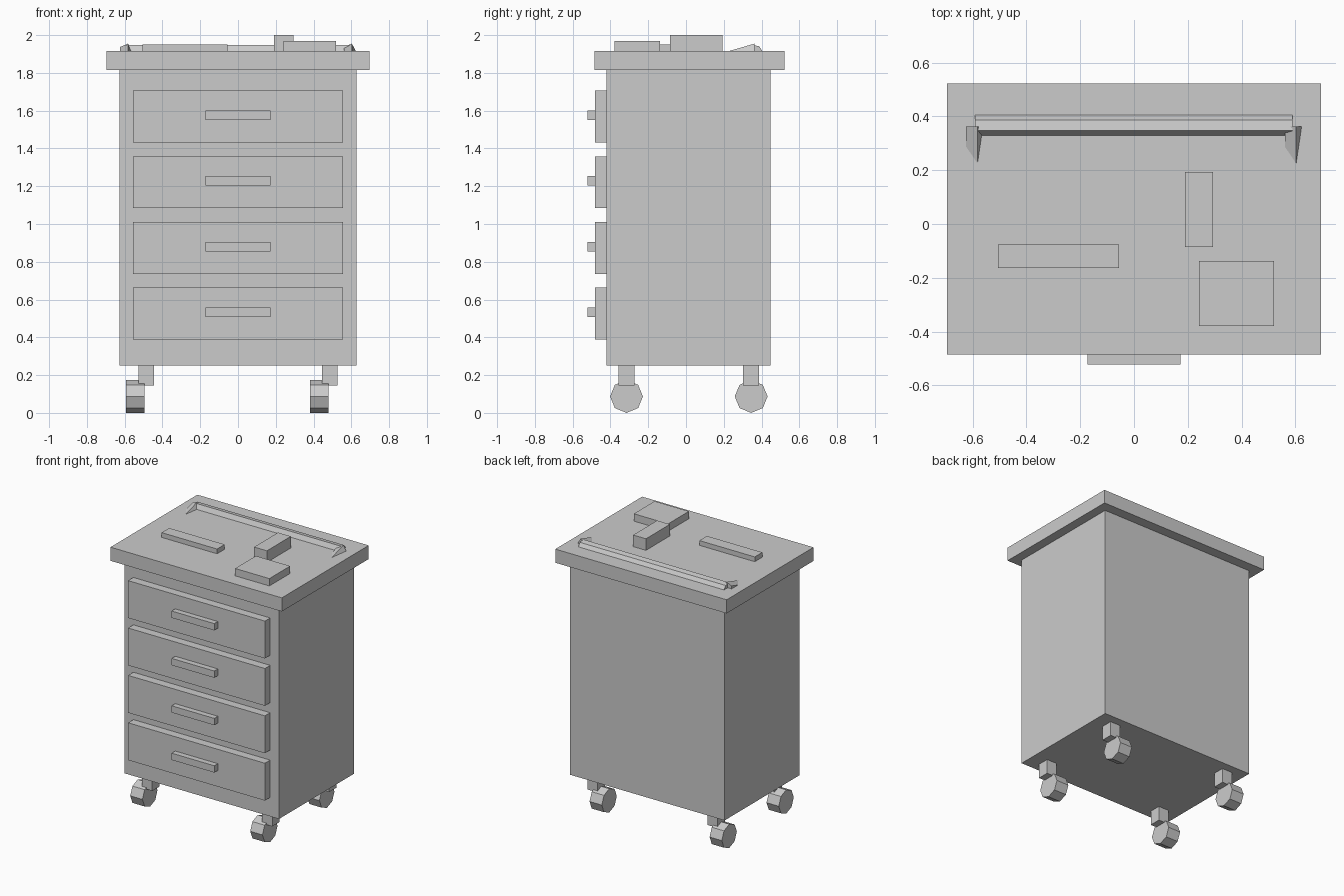
import bpy, bmesh, math

if "Cube" in bpy.data.objects:
    bpy.data.objects.remove(bpy.data.objects["Cube"])


def finish(name, bm):
    bmesh.ops.recalc_face_normals(bm, faces=bm.faces)
    mesh = bpy.data.meshes.new(name)
    bm.to_mesh(mesh)
    bm.free()
    obj = bpy.data.objects.new(name, mesh)
    bpy.context.collection.objects.link(obj)
    return obj


def loft(name, start, end):
    """Closed prism between two matching polygon outlines."""
    bm = bmesh.new()
    a = [bm.verts.new(p) for p in start]
    b = [bm.verts.new(p) for p in end]
    bm.faces.new(a)
    bm.faces.new(b[::-1])
    n = len(a)
    for i in range(n):
        j = (i + 1) % n
        bm.faces.new((a[i], b[i], b[j], a[j]))
    return finish(name, bm)


def box(name, x, y, z):
    """Box from (min, max) ranges."""
    rect = [(x[0], y[0]), (x[1], y[0]), (x[1], y[1]), (x[0], y[1])]
    return loft(name, [(px, py, z[0]) for px, py in rect],
                [(px, py, z[1]) for px, py in rect])


TOP = 1.915

# Cabinet body and overhanging worktop
box("cabinet_body", (-0.627, 0.627), (-0.42, 0.448), (0.25, 1.815))
box("worktop", (-0.695, 0.695), (-0.485, 0.522), (1.815, TOP))

# Four drawers with pull handles
for i in range(4):
    z = 0.526 + i * 0.3475
    box(f"drawer_{i + 1}", (-0.555, 0.555), (-0.481, -0.42), (z - 0.137, z + 0.137))
    box(f"drawer_handle_{i + 1}", (-0.173, 0.173), (-0.522, -0.481),
        (z - 0.018, z + 0.032))

# Casters: square stem with an octagonal wheel set off to one side
R = 0.087
for side, x in (("left", -0.487), ("right", 0.487)):
    for end, y in (("front", -0.315), ("rear", 0.345)):
        box(f"caster_stem_{end}_{side}", (x - 0.041, x + 0.041),
            (y - 0.042, y + 0.042), (0.145, 0.25))
        ring = [(y + R * math.cos(k * math.pi / 4), R + R * math.sin(k * math.pi / 4))
                for k in range(8)]
        loft(f"caster_wheel_{end}_{side}",
             [(x - 0.106, py, pz) for py, pz in ring],
             [(x - 0.007, py, pz) for py, pz in ring])

# Items lying on the worktop
box("flat_bar_item", (-0.505, -0.055), (-0.164, -0.076), (TOP, 1.95))
box("flat_box_item", (0.242, 0.52), (-0.379, -0.138), (TOP, 1.969))
box("tall_box_item", (0.19, 0.294), (-0.085, 0.193), (TOP, 2.0))

# Push rail along the rear of the worktop
rail = [(0.405, TOP), (0.387, 1.941), (0.348, 1.948), (0.33, TOP), (0.36, 1.89)]
loft("push_rail", [(-0.592, y, z) for y, z in rail],
     [(0.59, y, z) for y, z in rail])

# Sloping rail brackets that sink forward into the worktop
section = [(-0.042, 1.937), (0, 1.955), (0.022, 1.912), (0.022, 1.9), (-0.042, 1.9)]
for side, x in (("left", -0.582), ("right", 0.603)):
    loft(f"rail_bracket_{side}",
         [(x + dx, 0.363, z) for dx, z in section],
         [(x + dx, 0.215, z - 0.043) for dx, z in section])
